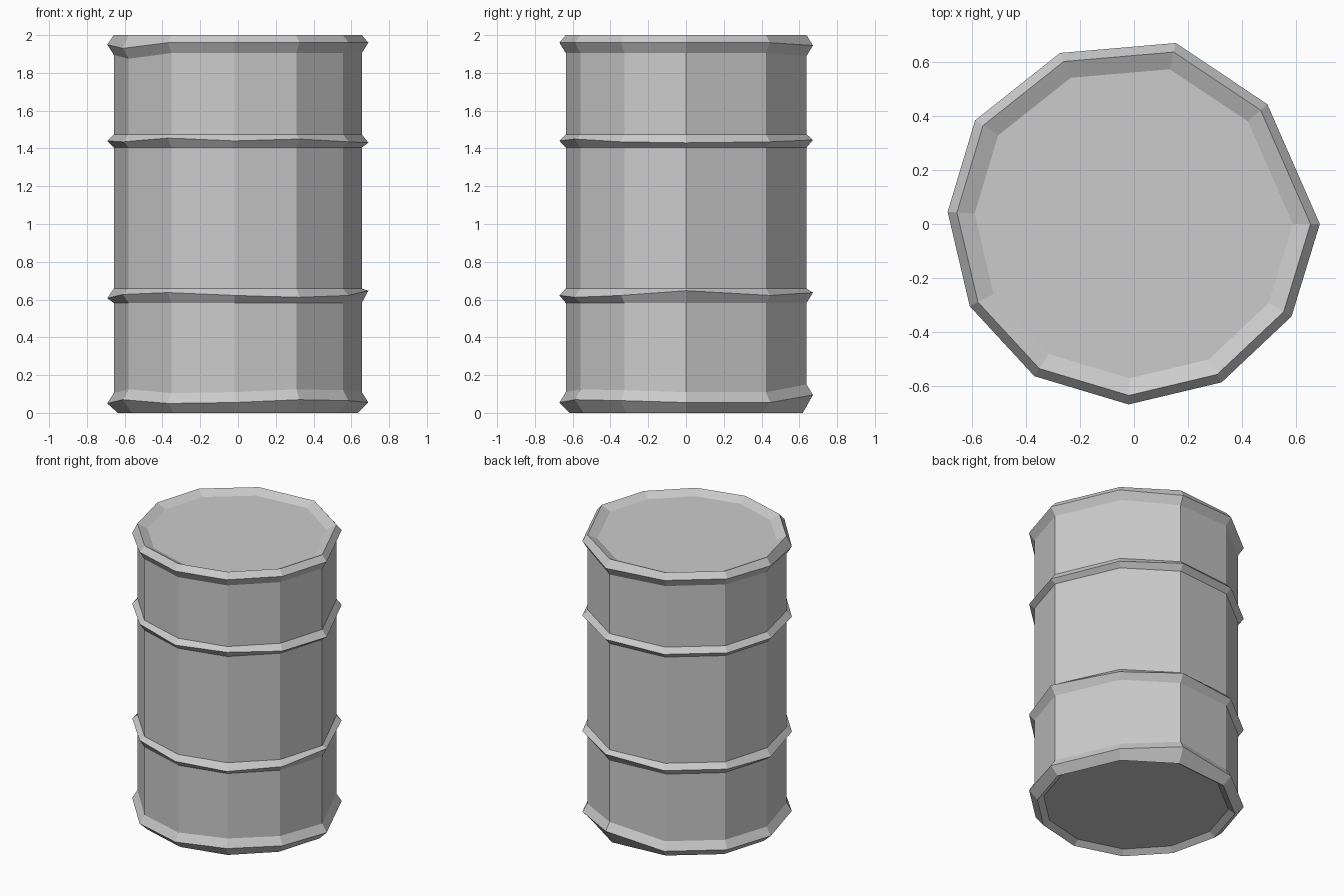
import bpy, bmesh

if "Cube" in bpy.data.objects:
    bpy.data.objects.remove(bpy.data.objects["Cube"])

# Uneven eleven-sided outline of the hoops, seen from above
OUTLINE = [(.69, 0), (.495, .445), (.155, .672), (-.275, .635), (-.59, .385), (-.692, .045),
           (-.61, -.305), (-.37, -.565), (-.02, -.67), (.325, -.588), (.585, -.343)]

# Hand-dented height offsets per corner for each hoop, in hundredths
BOTTOM = [0, 0, 4, 0, 0, -.5, 1.5, -.5, 0, 1.5, 1]
LOWER = [2.5, 0, 1.5, 0, 0, -1.5, .5, 1.5, 0, -1, 0]
UPPER = [-1, -.5, .5, 0, 0, 0, -.5, 1.5, 0, 1, -.5]
TOP = [0, 0, -1.5, 0, 0, -1, -3, 0, 0, 0, 0]
FLAT = [0] * 11

# Profile from underside to lid: height, outline scale, dents
PROFILE = [(.03, .86, FLAT), (0, .92, FLAT), (.055, 1, BOTTOM), (.11, .95, BOTTOM),
           (.582, .95, FLAT), (.622, 1, LOWER), (.658, .95, FLAT),
           (1.405, .95, FLAT), (1.44, 1, UPPER), (1.475, .95, FLAT),
           (1.905, .95, TOP), (1.96, 1, TOP), (2, .95, FLAT), (1.97, .855, FLAT)]


def add_ring(bm, z, scale, dents):
    return [bm.verts.new((x * scale, y * scale, z + d * .01))
            for (x, y), d in zip(OUTLINE, dents)]


def make_object(name, bm):
    bmesh.ops.recalc_face_normals(bm, faces=bm.faces)
    mesh = bpy.data.meshes.new(name)
    bm.to_mesh(mesh)
    bm.free()
    obj = bpy.data.objects.new(name, mesh)
    bpy.context.collection.objects.link(obj)
    return obj


# Barrel shell with four hoops, closed by the recessed lid and base
bm = bmesh.new()
rings = [add_ring(bm, *p) for p in PROFILE]
for a, b in zip(rings, rings[1:]):
    for i in range(11):
        j = (i + 1) % 11
        bm.faces.new((a[i], a[j], b[j], b[i]))
bm.faces.new(rings[0][::-1])
bm.faces.new(rings[-1])
make_object("barrel", bm)
